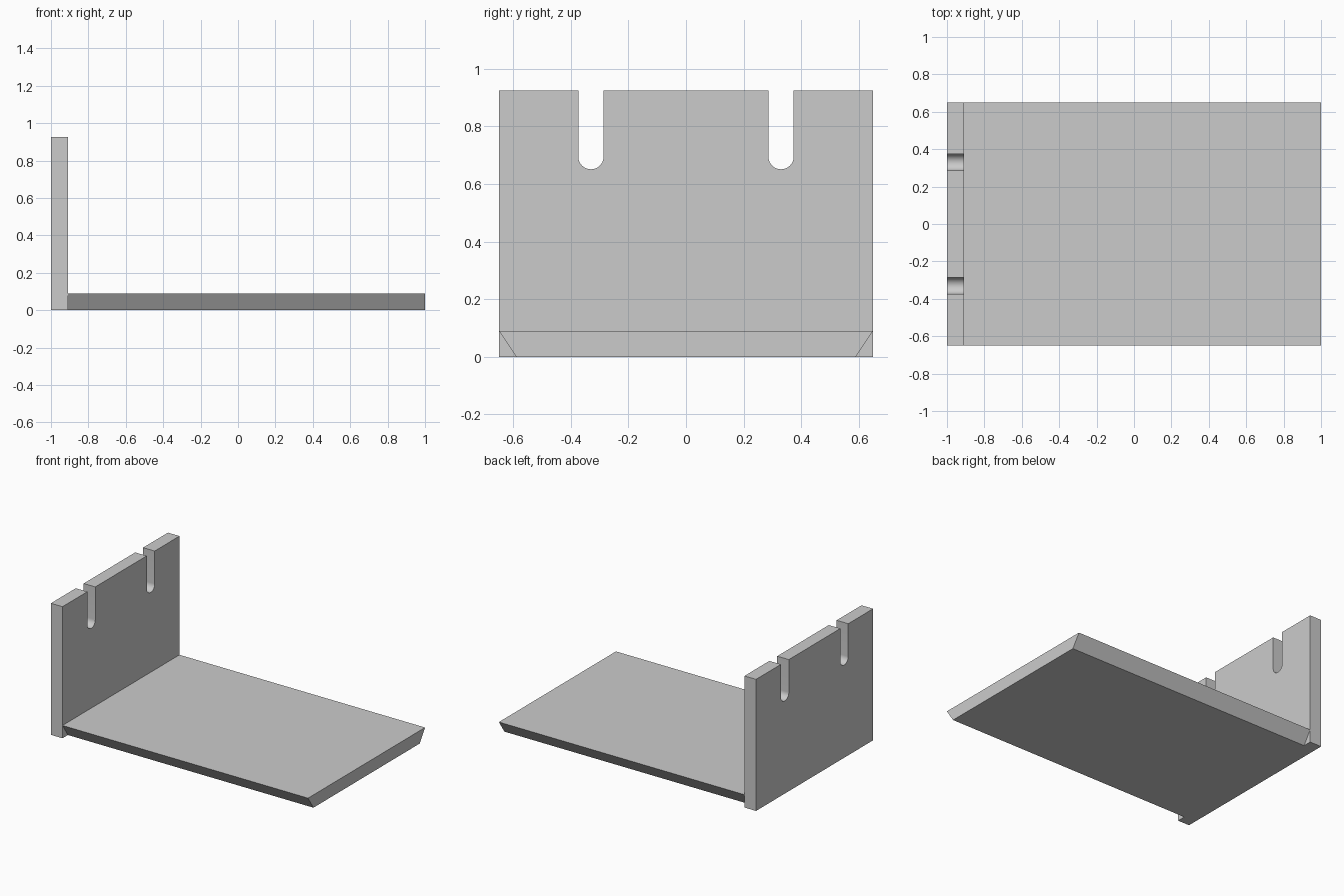
import bpy
import bmesh
import math

cube = bpy.data.objects.get("Cube")
if cube:
    bpy.data.objects.remove(cube, do_unlink=True)

GREY = (0.6, 0.6, 0.6, 1.0)
grey = bpy.data.materials.new("plain_grey")
grey.use_nodes = True
grey.diffuse_color = GREY
grey.node_tree.nodes["Principled BSDF"].inputs["Base Color"].default_value = GREY

HALF_Y, HEIGHT, THICK = 0.65, 0.925, 0.09
WALL_X = -1 + THICK
SLOT_Y, SLOT_R, SLOT_Z = 0.33, 0.044, 0.695


def extrude_profile(name, points, x0, x1):
    """Extrude a closed (y, z) profile along x."""
    bm = bmesh.new()
    face = bm.faces.new([bm.verts.new((x0, y, z)) for y, z in points])
    result = bmesh.ops.extrude_face_region(bm, geom=[face])
    moved = [v for v in result["geom"] if isinstance(v, bmesh.types.BMVert)]
    bmesh.ops.translate(bm, vec=(x1 - x0, 0, 0), verts=moved)
    bmesh.ops.recalc_face_normals(bm, faces=bm.faces)
    mesh = bpy.data.meshes.new(name)
    bm.to_mesh(mesh)
    bm.free()
    mesh.materials.append(grey)
    obj = bpy.data.objects.new(name, mesh)
    bpy.context.collection.objects.link(obj)
    bpy.ops.object.select_all(action="DESELECT")
    obj.select_set(True)
    bpy.context.view_layer.objects.active = obj
    bpy.ops.object.shade_smooth_by_angle(angle=math.radians(30))
    return obj


def slot(centre_y, steps=20):
    """Open-topped slot with a round bottom, traced from -y to +y."""
    arc = [math.pi * (1 + i / steps) for i in range(steps + 1)]
    return ([(centre_y - SLOT_R, HEIGHT)]
            + [(centre_y + SLOT_R * math.cos(a), SLOT_Z + SLOT_R * math.sin(a)) for a in arc]
            + [(centre_y + SLOT_R, HEIGHT)])


# Upright end wall with two slots in its top edge
wall = [(HALF_Y, 0), (-HALF_Y, 0), (-HALF_Y, HEIGHT)]
wall += slot(-SLOT_Y) + slot(SLOT_Y) + [(HALF_Y, HEIGHT)]
extrude_profile("end_wall", wall, -1, WALL_X)

# Base plate with undercut long edges
FOOT_Y = 0.59
plate = [(-FOOT_Y, 0), (FOOT_Y, 0), (HALF_Y, THICK), (-HALF_Y, THICK)]
extrude_profile("base_plate", plate, WALL_X, 1)
